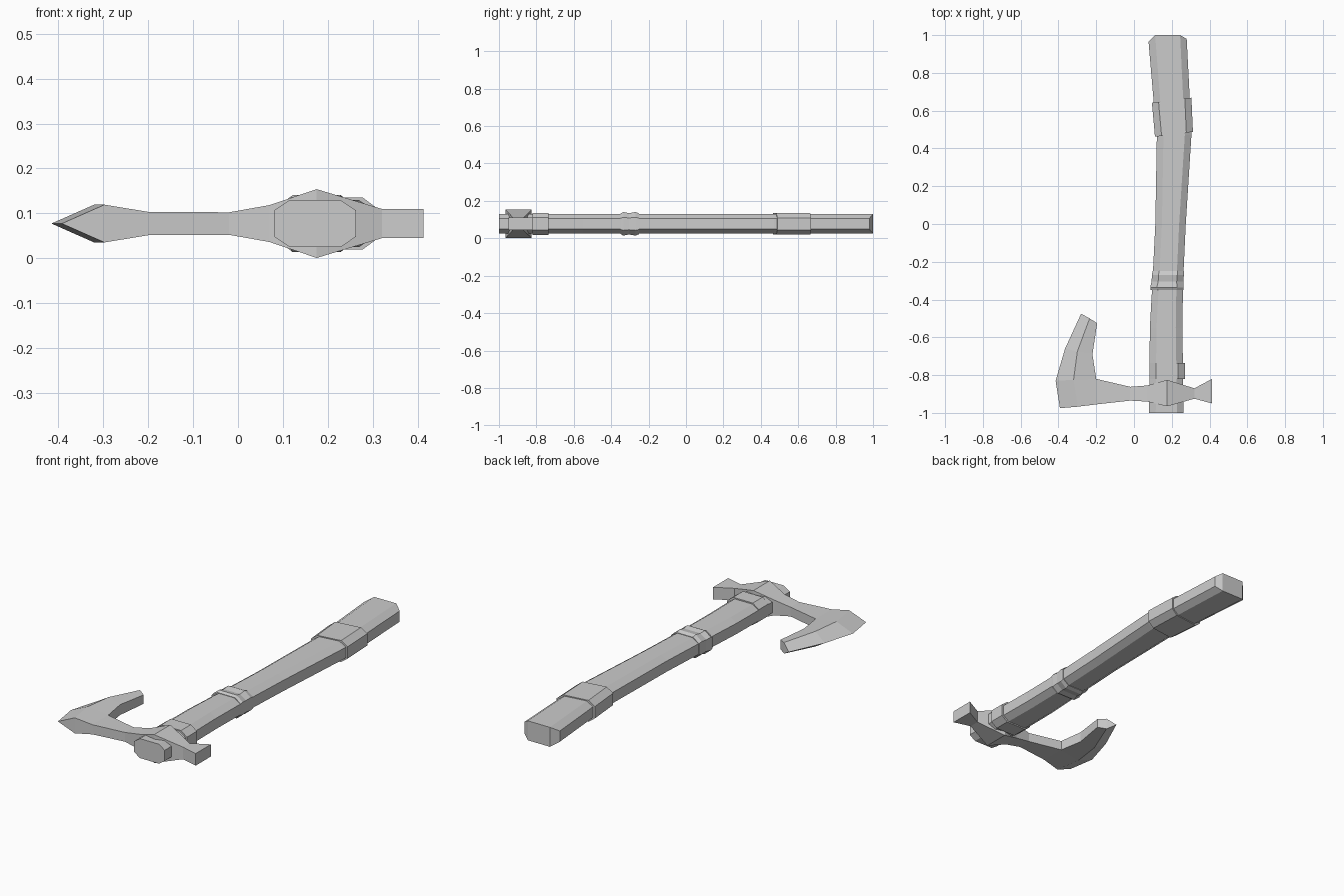
import bpy, bmesh

if "Cube" in bpy.data.objects:
    bpy.data.objects.remove(bpy.data.objects["Cube"])

ZC = 0.0775  # mid-plane height of the axe lying flat


def finish(bm, name):
    bmesh.ops.recalc_face_normals(bm, faces=bm.faces)
    me = bpy.data.meshes.new(name)
    bm.to_mesh(me)
    bm.free()
    ob = bpy.data.objects.new(name, me)
    bpy.context.collection.objects.link(ob)
    return ob


def octagon_loft(name, sections, skew=0.0):
    """Loft chamfered sections (y, x_left, x_right, half_height, pull_left, pull_right)."""
    bm = bmesh.new()
    rings = []
    for y, xl, xr, h, pl, pr in sections:
        c, s = 0.035, h * 0.55
        pts = [(xl, -s, pl), (xl + c, -h, 0), (xr - c, -h, 0), (xr, -s, pr),
               (xr, s, pr), (xr - c, h, 0), (xl + c, h, 0), (xl, s, pl)]
        mid = (xl + xr) / 2
        rings.append([bm.verts.new((x, y - p + skew * (x - mid), ZC + z))
                      for x, z, p in pts])
    for a, b in zip(rings, rings[1:]):
        for i in range(8):
            j = (i + 1) % 8
            bm.faces.new((a[i], a[j], b[j], b[i]))
    bm.faces.new(rings[0])
    # end cap: flat centre with two swept-back side facets
    e = rings[-1]
    for ids in ((1, 2, 5, 6), (2, 3, 4, 5), (6, 7, 0, 1)):
        bm.faces.new([e[i] for i in ids])
    return finish(bm, name)


# Gently curved shaft
octagon_loft("handle", [
    (-1.0, 0.080, 0.263, 0.0525, 0, 0),
    (-0.55, 0.084, 0.256, 0.0525, 0, 0),
    (-0.30, 0.098, 0.260, 0.0525, 0, 0),
    (0.0, 0.113, 0.274, 0.0525, 0, 0),
    (0.47, 0.121, 0.304, 0.0525, 0, 0),
    (0.65, 0.104, 0.296, 0.0525, 0, 0),
    (1.0, 0.077, 0.279, 0.0525, 0.035, 0.02)])

# Raised bands around the shaft
octagon_loft("grip_band", [
    (0.475, 0.111, 0.312, 0.058, 0, 0),
    (0.655, 0.095, 0.304, 0.058, 0, 0)], skew=0.13)
octagon_loft("middle_band", [
    (-0.35, 0.087, 0.261, 0.055, 0, 0),
    (-0.335, 0.086, 0.262, 0.063, 0, 0),
    (-0.305, 0.093, 0.261, 0.057, 0, 0),
    (-0.27, 0.095, 0.264, 0.063, 0, 0),
    (-0.25, 0.098, 0.265, 0.055, 0, 0)])
octagon_loft("head_collar", [
    (-0.82, 0.081, 0.269, 0.059, 0, 0),
    (-0.735, 0.081, 0.269, 0.059, 0, 0)])

# Axe head: rows of (x, y, half thickness), mirrored about the mid-plane
neck = [[(x, y0, h), (x, y1, h)] for x, y0, y1, h in (
    (-0.20, -0.955, -0.82, 0.026), (-0.02, -0.935, -0.862, 0.025),
    (0.07, -0.94, -0.855, 0.041), (0.175, -0.965, -0.825, 0.0765),
    (0.32, -0.925, -0.87, 0.0325), (0.413, -0.95, -0.82, 0.0325))]
blade = [
    [(-0.20, -0.955, 0.026), (-0.297, -0.967, 0.042), (-0.392, -0.975, 0)],
    [(-0.20, -0.82, 0.026), (-0.32, -0.825, 0.042), (-0.415, -0.83, 0)],
    [(-0.22, -0.69, 0.028), (-0.30, -0.675, 0.041), (-0.365, -0.66, 0)],
    [(-0.195, -0.525, 0.024), (-0.235, -0.50, 0.03), (-0.28, -0.475, 0)]]

bm = bmesh.new()
cache = {}


def vert(p, side):
    key = (p, side if p[2] else 0)
    if key not in cache:
        cache[key] = bm.verts.new((p[0], p[1], ZC + side * p[2]))
    return cache[key]


quads = []
for grid in (neck, blade):
    for a, b in zip(grid, grid[1:]):
        for i in range(len(a) - 1):
            quads.append((a[i], a[i + 1], b[i + 1], b[i]))
edges = {}
for q in quads:
    for side in (1, -1):
        bm.faces.new([vert(p, side) for p in q])
    for p, r in zip(q, q[1:] + q[:1]):
        edges.setdefault(frozenset((p, r)), []).append((p, r))
# Walls along the open outline
for uses in edges.values():
    if len(uses) == 1:
        p, r = uses[0]
        loop = list(dict.fromkeys(
            [vert(p, 1), vert(r, 1), vert(r, -1), vert(p, -1)]))
        if len(loop) > 2:
            bm.faces.new(loop)
finish(bm, "axe_head")
